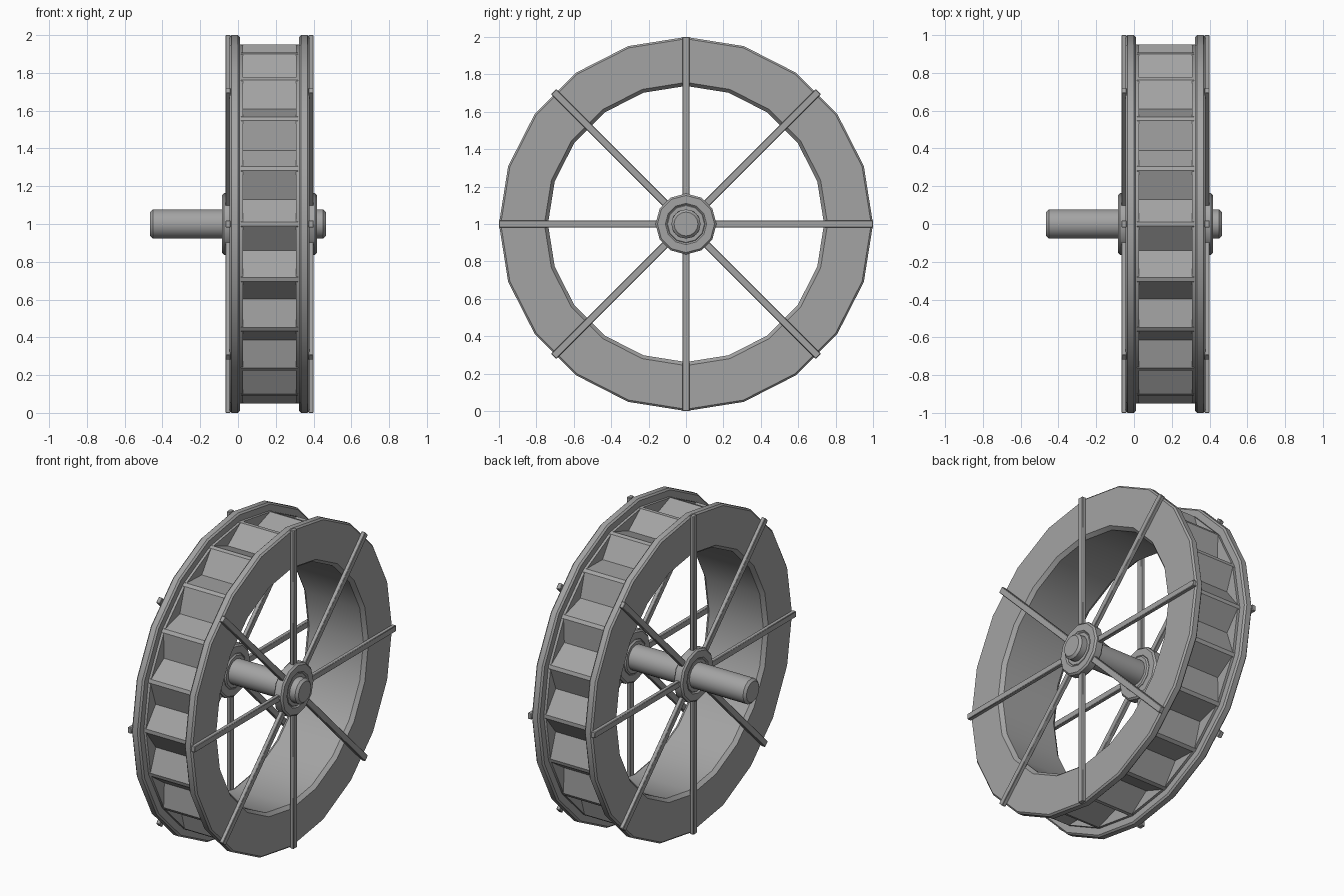
import bpy, bmesh
from math import sin, cos, pi, radians
from mathutils import Matrix

if "Cube" in bpy.data.objects:
    bpy.data.objects.remove(bpy.data.objects["Cube"])

grey = bpy.data.materials.new("plain_grey")
grey.use_nodes = True
GREY = (0.37, 0.37, 0.37, 1)
grey.diffuse_color = GREY
grey.node_tree.nodes["Principled BSDF"].inputs["Base Color"].default_value = GREY

SIDES = 20
MID = 0.167          # middle of the wheel along the axle
AXIS_Z = 1.0


def finish(name, bm, bevel=0.0):
    """Turn a bmesh into a smooth-by-angle object."""
    bmesh.ops.recalc_face_normals(bm, faces=bm.faces)
    mesh = bpy.data.meshes.new(name)
    bm.to_mesh(mesh)
    bm.free()
    mesh.materials.append(grey)
    obj = bpy.data.objects.new(name, mesh)
    obj.location.z = AXIS_Z
    bpy.context.collection.objects.link(obj)
    if bevel:
        mod = obj.modifiers.new("bevel", "BEVEL")
        mod.width = bevel
        mod.segments = 1
        mod.limit_method = "ANGLE"
        mod.angle_limit = radians(40)
    bpy.ops.object.select_all(action="DESELECT")
    obj.select_set(True)
    bpy.context.view_layer.objects.active = obj
    bpy.ops.object.shade_smooth_by_angle(angle=radians(30))


def sweep(name, stations, closed=True, bevel=0.0):
    """Join (angle, [(x, radius), ...]) sections around the axle."""
    bm = bmesh.new()
    loops = [[bm.verts.new((x, -r * cos(a), r * sin(a))) for x, r in section]
             for a, section in stations]
    n = len(loops[0])
    for i, a in enumerate(loops):
        b = loops[(i + 1) % len(loops)]
        for j in range(n if closed else n - 1):
            k = (j + 1) % n
            bm.faces.new((a[j], a[k], b[k], b[j]))
    if not closed:
        for j in (0, n - 1):
            bm.faces.new([loop[j] for loop in loops])
    finish(name, bm, bevel)


def revolve(name, section, sides=SIDES, closed=True, bevel=0.0):
    sweep(name, [(2 * pi * i / sides, section) for i in range(sides)], closed, bevel)


def box_section(x0, x1, r0, r1):
    return [(x0, r0), (x1, r0), (x1, r1), (x0, r1)]


# Smooth drum lining the inside of the wheel
revolve("drum", box_section(MID - 0.18, MID + 0.18, 0.738, 0.77))

# Ring of V-shaped buckets with narrow flat lips
stations = []
for k in range(SIDES):
    for degrees, r in ((-0.7, 0.95), (0.7, 0.95), (8.7, 0.865)):
        stations.append((2 * pi * k / SIDES + radians(degrees),
                         box_section(MID - 0.15, MID + 0.15, 0.76, r)))
sweep("buckets", stations)

# Rims, bucket side walls, spokes and hubs on both sides
for side, s in (("right", 1), ("left", -1)):
    def span(a, b):
        return sorted((MID + s * a, MID + s * b))

    # Rim with chamfered outer edges and a wider inner chamfer
    rim = [(0.157, 0.738), (0.188, 0.738), (0.211, 0.757), (0.211, 0.99),
           (0.201, 1.0), (0.167, 1.0), (0.157, 0.99)]
    revolve(side + "_rim", [(MID + s * x, r) for x, r in rim])
    revolve(side + "_bucket_wall", box_section(*span(0.141, 0.16), 0.765, 0.95))

    bm = bmesh.new()
    x0, x1 = span(0.207, 0.233)
    for k in range(8):
        mat = (Matrix.Rotation(k * pi / 4, 4, "X")
               @ Matrix.Translation(((x0 + x1) / 2, 0, 0.55))
               @ Matrix.Diagonal((x1 - x0, 0.038, 0.9, 1)))
        bmesh.ops.create_cube(bm, size=1, matrix=mat)
    finish(side + "_spokes", bm, 0.003)

    revolve(side + "_hub", box_section(*span(0.188, 0.251), 0.1, 0.163), 12, True, 0.01)
    revolve(side + "_hub_collar", box_section(*span(0.18, 0.246), 0.07, 0.107),
            12, True, 0.008)

# Axle through both hubs
revolve("axle", [(-0.465, 0.078), (0.465, 0.078)], 16, False, 0.014)
